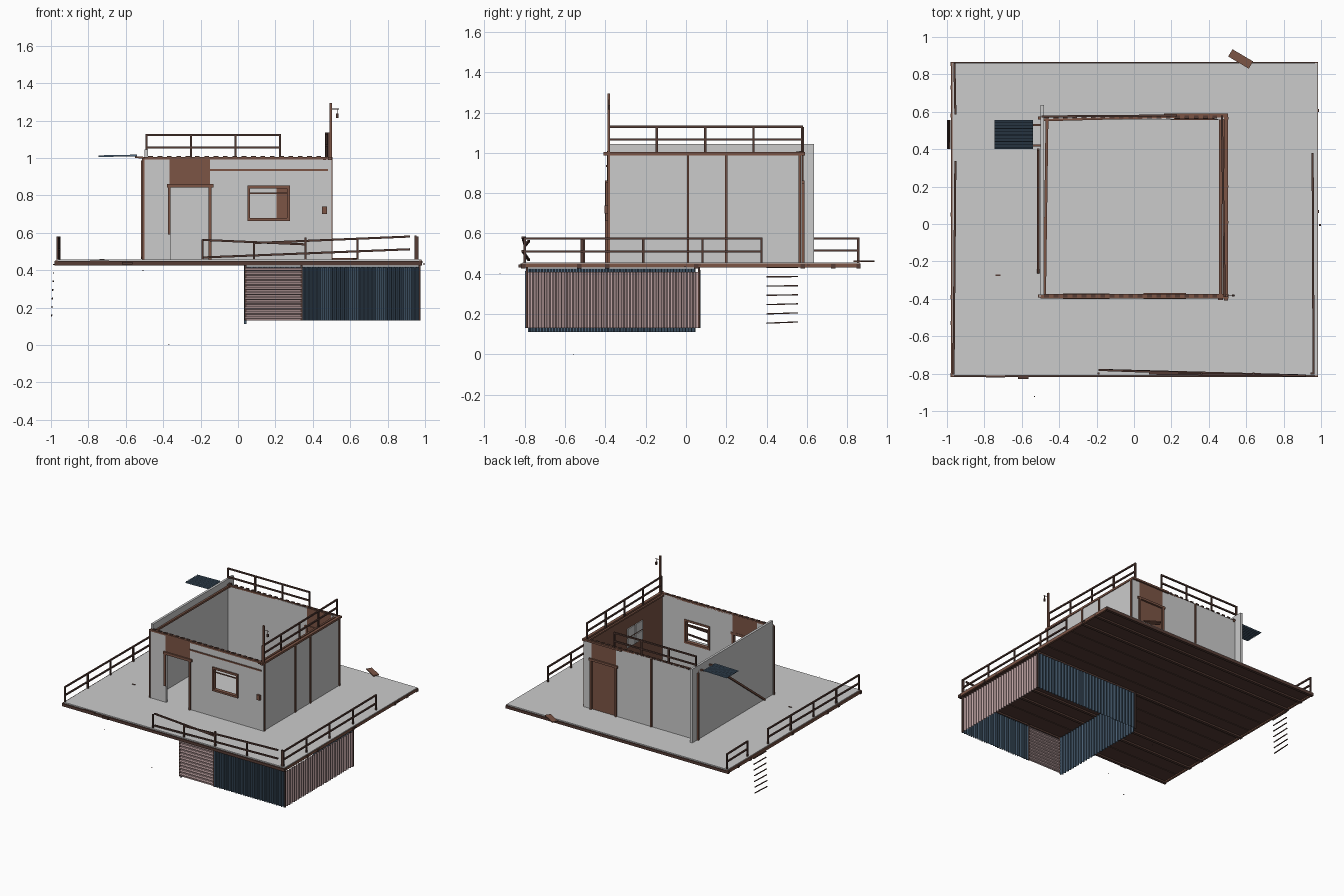
import bpy, bmesh
from mathutils import Vector, Matrix


def material(name, rgb):
    m = bpy.data.materials.new(name)
    m.diffuse_color = (*rgb, 1)
    return m


BROWN = material("rusty_brown", (0.20, 0.09, 0.06))
DARK = material("dark_timber", (0.09, 0.045, 0.035))
BLUE = material("faded_blue", (0.07, 0.12, 0.18))
PINK = material("faded_pink", (0.55, 0.39, 0.39))


def finish(name, bm, mat):
    me = bpy.data.meshes.new(name)
    bmesh.ops.recalc_face_normals(bm, faces=bm.faces)
    bm.to_mesh(me)
    bm.free()
    if mat:
        me.materials.append(mat)
    ob = bpy.data.objects.new(name, me)
    bpy.context.collection.objects.link(ob)
    return ob


def boxes(name, spans, mat=None):
    """Each span is x0, x1, y0, y1, z0, z1."""
    bm = bmesh.new()
    for x0, x1, y0, y1, z0, z1 in spans:
        m = Matrix.Translation(((x0 + x1) / 2, (y0 + y1) / 2, (z0 + z1) / 2))
        m = m @ Matrix.Diagonal((x1 - x0, y1 - y0, z1 - z0, 1))
        bmesh.ops.create_cube(bm, size=1, matrix=m)
    return finish(name, bm, mat)


def beams(name, lines, w, mat=BROWN, h=None):
    """Square bars running between pairs of points."""
    bm = bmesh.new()
    for a, b in lines:
        a, b = Vector(a), Vector(b)
        d = b - a
        m = Matrix.Translation((a + b) / 2) @ d.to_track_quat('Z', 'Y').to_matrix().to_4x4()
        m = m @ Matrix.Diagonal((w, h or w, d.length, 1))
        bmesh.ops.create_cube(bm, size=1, matrix=m)
    return finish(name, bm, mat)


def corrugated(name, origin, along, across, normal, ribs, depth, mat):
    """Trapezoid-ribbed sheet."""
    o, u, v, n = map(Vector, (origin, along, across, normal))
    bm = bmesh.new()
    prev = None
    for i in range(ribs):
        for t, k in ((0, 0), (0.3, 0), (0.5, 1), (0.8, 1), (1, 0)):
            if t == 1 and i < ribs - 1:
                continue
            p = o + u * ((i + t) / ribs) + n * depth * k
            cur = (bm.verts.new(p), bm.verts.new(p + v))
            if prev:
                bm.faces.new((prev[0], cur[0], cur[1], prev[1]))
            prev = cur
    ob = finish(name, bm, mat)
    s = ob.modifiers.new("thickness", 'SOLIDIFY')
    s.thickness = 0.003
    return ob


def railing(name, a, b, posts, h, mid, w=0.011):
    """Posts with a top and a middle rail."""
    a, b = Vector(a), Vector(b)
    up = lambda z: Vector((0, 0, z))
    lines = [(a + up(h), b + up(h)), (a + up(mid), b + up(mid))]
    for i in range(posts):
        p = a.lerp(b, i / (posts - 1))
        lines.append((p, p + up(h + 0.005)))
    return beams(name, lines, w, DARK)


# Platform: grey deck on timber planks and joists
boxes("deck_slab", [(-0.97, 0.98, -0.81, 0.86, 0.447, 0.457)])
N = 12
boxes("deck_planks", [(-0.965, 0.975, -0.805 + i * 1.66 / N, -0.811 + (i + 1) * 1.66 / N,
                       0.439, 0.447) for i in range(N)], DARK)
boxes("joists", [(-0.98, 0.985, y - 0.011, y + 0.011, 0.426, 0.448)
                 for y in (-0.808, -0.53, -0.39, 0.05, 0.58, 0.73, 0.856)], DARK)
boxes("edge_beams", [(x - 0.008, x + 0.008, -0.815, 0.865, 0.43, 0.452)
                     for x in (-0.97, 0.975)], BROWN)

# Platform railings
railing("right_railing", (0.96, -0.80, 0.455), (0.955, 0.375, 0.455), 5, 0.12, 0.055)
railing("left_railing", (-0.965, -0.80, 0.455), (-0.955, 0.33, 0.455), 5, 0.12, 0.055)
railing("left_railing_rear", (-0.955, 0.59, 0.455), (-0.96, 0.855, 0.455), 2, 0.12, 0.06)
beams("front_railing", [((-0.19, -0.78, 0.562), (0.36, -0.80, 0.538)),
                        ((0.08, -0.80, 0.545), (0.92, -0.81, 0.58)),
                        ((-0.19, -0.78, 0.468), (0.92, -0.81, 0.512))]
      + [((x, -0.80, 0.455), (x, -0.80, z)) for x, z in
         ((-0.19, 0.565), (0.085, 0.55), (0.36, 0.575), (0.64, 0.57), (0.95, 0.585))],
      0.011, DARK)

# Ladder rungs
beams("ladder_rungs", [((-0.997 + i * 0.002, 0.40, 0.155 + i * 0.046),
                        (-0.996 + i * 0.002, 0.555, 0.161 + i * 0.045)) for i in range(7)],
      0.006, DARK)

# House walls, open at the top
F0, F1 = -0.39, -0.375
boxes("front_wall", [(-0.505, -0.36, F0, F1, 0.455, 1.0),
                     (-0.15, 0.06, F0, F1, 0.455, 1.0),
                     (0.265, 0.50, F0, F1, 0.455, 1.0),
                     (0.06, 0.265, F0, F1, 0.455, 0.67),
                     (0.06, 0.265, F0, F1, 0.845, 1.0)])
boxes("back_wall", [(-0.48, 0.215, 0.56, 0.575, 0.455, 1.0),
                    (0.43, 0.49, 0.56, 0.575, 0.455, 1.0)])
boxes("left_wall", [(-0.50, -0.482, -0.38, 0.635, 0.455, 1.045)])
boxes("right_wall", [(0.485, 0.497, -0.385, 0.575, 0.455, 0.995)])
boxes("right_wall_lining", [(0.472, 0.484, -0.375, 0.56, 0.457, 0.985)], BROWN)
boxes("lining_window_panes", [(0.464, 0.471, y, y + 0.09, z, z + 0.07)
                              for y in (-0.12, -0.02) for z in (0.74, 0.82)])

# Front door opening, panel above it and frame
boxes("front_door_header_panel", [(-0.365, -0.15, -0.392, -0.374, 0.86, 1.0)], BROWN)
boxes("front_door_frame", [(-0.375, -0.36, -0.402, -0.372, 0.59, 0.86),
                           (-0.157, -0.142, -0.402, -0.372, 0.457, 0.86),
                           (-0.38, -0.13, -0.402, -0.372, 0.842, 0.862)], BROWN)

# Back door
boxes("back_door", [(0.215, 0.43, 0.56, 0.573, 0.457, 0.86),
                    (0.215, 0.43, 0.562, 0.577, 0.86, 1.0)], BROWN)
boxes("back_door_frame", [(0.205, 0.22, 0.555, 0.588, 0.457, 0.86),
                          (0.425, 0.44, 0.555, 0.588, 0.457, 0.86),
                          (0.195, 0.45, 0.555, 0.588, 0.845, 0.862)], BROWN)

# Front window
boxes("window_frame", [(0.05, 0.065, -0.40, -0.37, 0.665, 0.853),
                       (0.262, 0.277, -0.40, -0.37, 0.665, 0.853),
                       (0.05, 0.277, -0.40, -0.37, 0.838, 0.853),
                       (0.05, 0.277, -0.40, -0.37, 0.663, 0.678),
                       (0.06, 0.27, -0.388, -0.38, 0.808, 0.815)], BROWN)
boxes("meter_box", [(0.448, 0.475, -0.405, -0.389, 0.70, 0.74)], BROWN)

# Wall battens, corner posts and top plates
boxes("battens", [(0.495, 0.505, y - 0.006, y + 0.006, 0.457, 1.0)
                  for y in (-0.383, 0.01, 0.20, 0.565)]
      + [(-0.105, -0.093, 0.573, 0.584, 0.457, 1.0),
         (-0.512, -0.50, -0.392, -0.378, 0.457, 1.0),
         (-0.512, -0.50, 0.56, 0.575, 0.457, 0.99),
         (-0.15, 0.48, -0.398, -0.389, 0.93, 0.94)], BROWN)
boxes("top_plates", [(-0.50, 0.505, -0.398, -0.375, 0.992, 1.005),
                     (0.48, 0.503, -0.41, 0.59, 0.988, 1.004),
                     (0.455, 0.47, -0.40, 0.58, 0.988, 1.0),
                     (0.16, 0.50, 0.57, 0.59, 0.99, 1.004)], BROWN)
beams("rear_top_beam", [((-0.50, 0.555, 1.0), (0.49, 0.58, 1.0))], 0.012)
beams("left_inner_beam", [((-0.465, 0.58, 0.995), (-0.478, -0.38, 0.985))], 0.015)
boxes("roof_edge_stubs", [(x * 0.05 - 0.48, x * 0.05 - 0.455, y - 0.008, y + 0.008, 1.0, 1.01)
                          for x in range(19) for y in (-0.385, 0.572)], DARK)

# Roof railings
railing("roof_back_railing", (-0.49, 0.575, 1.0), (0.225, 0.58, 1.0), 4, 0.122, 0.055)
railing("roof_right_railing", (0.485, -0.385, 1.0), (0.47, 0.575, 1.0), 5, 0.13, 0.066)

# Mast with small hanging lamp
beams("mast", [((0.495, -0.383, 0.99), (0.495, -0.383, 1.295))], 0.014)
beams("mast_lamp", [((0.495, -0.383, 1.262), (0.54, -0.383, 1.262)),
                    ((0.53, -0.383, 1.262), (0.53, -0.383, 1.235))], 0.003, DARK)
boxes("lamp_head", [(0.525, 0.536, -0.388, -0.378, 1.215, 1.238)], DARK)

# Blue awning and leaning brace on the left
corrugated("awning", (-0.745, 0.40, 1.008), (0, 0.155, 0), (0.205, 0, 0.004),
           (0, 0, 1), 9, 0.006, BLUE)
beams("awning_arms", [((-0.55, 0.42, 1.005), (-0.49, 0.42, 1.0)),
                      ((-0.55, 0.53, 1.005), (-0.49, 0.53, 1.0))], 0.01)
beams("wall_brace", [((-0.512, 0.40, 0.98), (-0.512, -0.26, 0.465))], 0.014)

# Corrugated enclosure under the platform
corrugated("under_front_pink", (0.04, -0.79, 0.13), (0, 0, 0.285), (0.30, 0, 0),
           (0, -1, 0), 11, 0.01, PINK)
corrugated("under_front_blue", (0.34, -0.79, 0.13), (0.63, 0, 0), (0, 0, 0.285),
           (0, -1, 0), 30, 0.01, BLUE)
corrugated("under_right_pink", (0.965, -0.785, 0.132), (0, 0.85, 0), (0, 0, 0.278),
           (1, 0, 0), 30, 0.01, PINK)
corrugated("under_back_blue", (0.04, 0.062, 0.13), (0.93, 0, 0), (0, 0, 0.29),
           (0, 1, 0), 32, 0.01, BLUE)
corrugated("under_left_blue", (0.045, -0.785, 0.112), (0, 0.83, 0), (0, 0, 0.315),
           (-1, 0, 0), 28, 0.01, BLUE)
boxes("under_corner_posts", [(x - 0.005, x + 0.005, y - 0.005, y + 0.005, 0.13, 0.43)
                             for x, y in ((0.04, -0.79), (0.97, -0.79), (0.97, 0.065),
                                          (0.04, 0.065), (0.34, -0.79))], DARK)

# Loose planks and scraps
beams("loose_plank", [((0.515, 0.915, 0.462), (0.625, 0.85, 0.462))], 0.045, BROWN, 0.008)
boxes("edge_scraps", [(-0.79, -0.69, -0.82, -0.805, 0.44, 0.452),
                      (-0.62, -0.565, -0.83, -0.805, 0.43, 0.445),
                      (-0.74, -0.715, -0.278, -0.27, 0.457, 0.461),
                      (0.98, 0.99, 0.60, 0.615, 0.44, 0.446),
                      (0.98, 0.99, 0.06, 0.075, 0.44, 0.446),
                      (0.99, 1.0, -0.01, 0.0, 0.43, 0.435)], DARK)
boxes("ground_scraps", [(-0.375, -0.365, -0.56, -0.555, 0.0, 0.002),
                        (-0.535, -0.53, -0.925, -0.92, 0.40, 0.402),
                        (-0.51, -0.505, -0.40, -0.395, 0.395, 0.402)], DARK)
